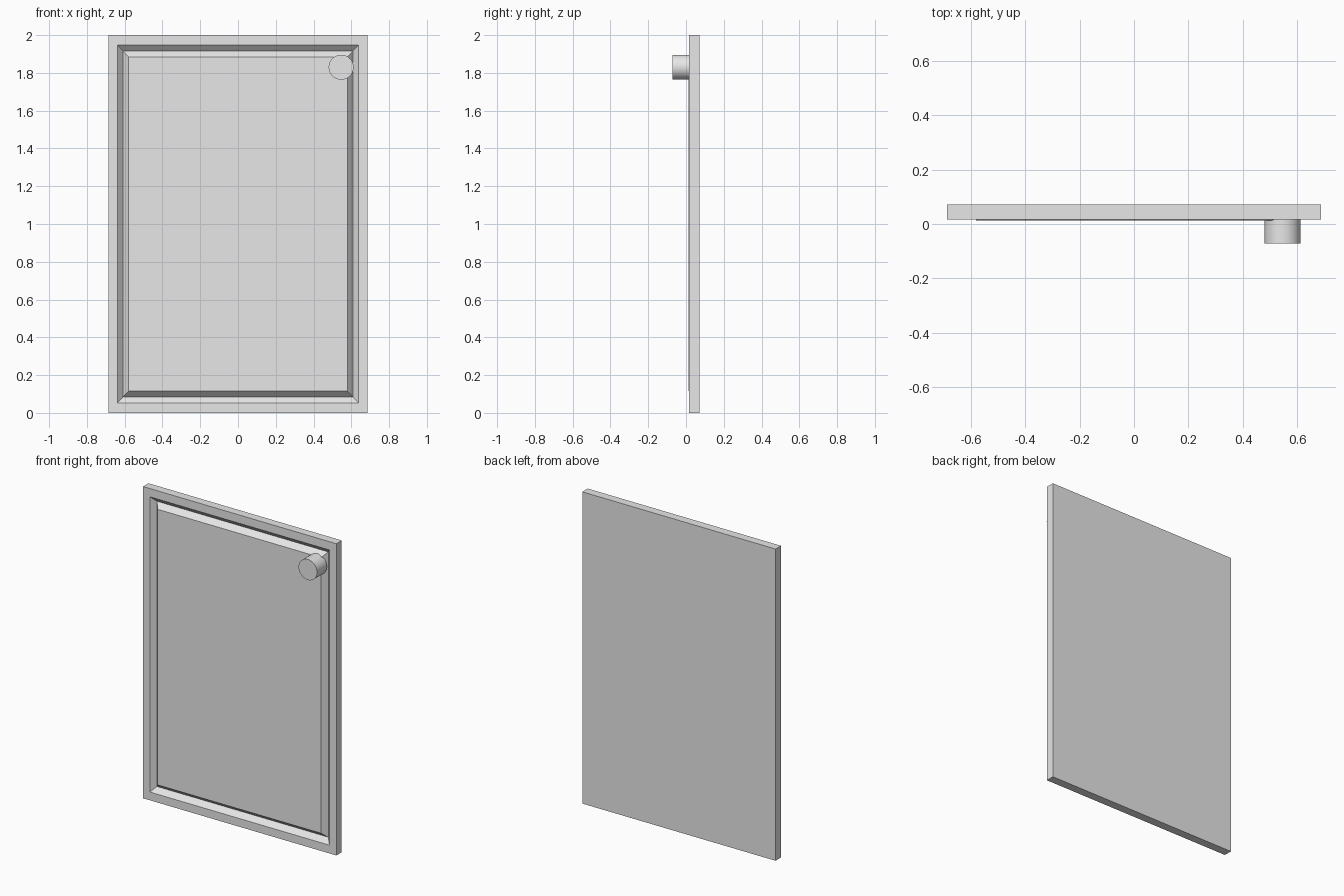
import bpy
import bmesh
import math

old = bpy.data.objects.get("Cube")
if old:
    bpy.data.objects.remove(old, do_unlink=True)

HALF_W, HEIGHT = 0.686, 2.0
FRONT, BACK = 0.017, 0.072

grey = bpy.data.materials.new("light grey")
grey.use_nodes = True
grey.diffuse_color = (0.8, 0.8, 0.8, 1)
grey.node_tree.nodes["Principled BSDF"].inputs["Base Color"].default_value = (0.8, 0.8, 0.8, 1)


def ring(bm, margin_x, margin_z, y):
    """Rectangular loop of vertices set in from the panel edge."""
    x, low, high = HALF_W - margin_x, margin_z, HEIGHT - margin_z
    return [bm.verts.new(p) for p in ((-x, y, low), (x, y, low), (x, y, high), (-x, y, high))]


# Door panel: back, edge, flat border, V groove and slightly raised centre
bm = bmesh.new()
rings = [
    ring(bm, 0, 0, BACK),
    ring(bm, 0, 0, FRONT),
    ring(bm, 0.049, 0.053, FRONT),
    ring(bm, 0.078, 0.085, FRONT + 0.03),
    ring(bm, 0.107, 0.116, FRONT - 0.004),
]
for outer, inner in zip(rings, rings[1:]):
    for i in range(4):
        j = (i + 1) % 4
        bm.faces.new((outer[i], outer[j], inner[j], inner[i]))
bm.faces.new(rings[0])
bm.faces.new(rings[-1])
bmesh.ops.recalc_face_normals(bm, faces=bm.faces)
mesh = bpy.data.meshes.new("door_panel")
bm.to_mesh(mesh)
bm.free()
panel = bpy.data.objects.new("door_panel", mesh)
bpy.context.collection.objects.link(panel)
mesh.materials.append(grey)

# Round knob, seated in the panel at the upper corner
knob_front, knob_back = -0.072, FRONT + 0.01
bpy.ops.mesh.primitive_cylinder_add(
    vertices=48, radius=0.066, depth=knob_back - knob_front,
    location=(0.546, (knob_front + knob_back) / 2, 1.83),
    rotation=(math.pi / 2, 0, 0))
knob = bpy.context.object
knob.name = "door_knob"
knob.data.materials.append(grey)
bpy.ops.object.shade_smooth_by_angle(angle=math.radians(30))
